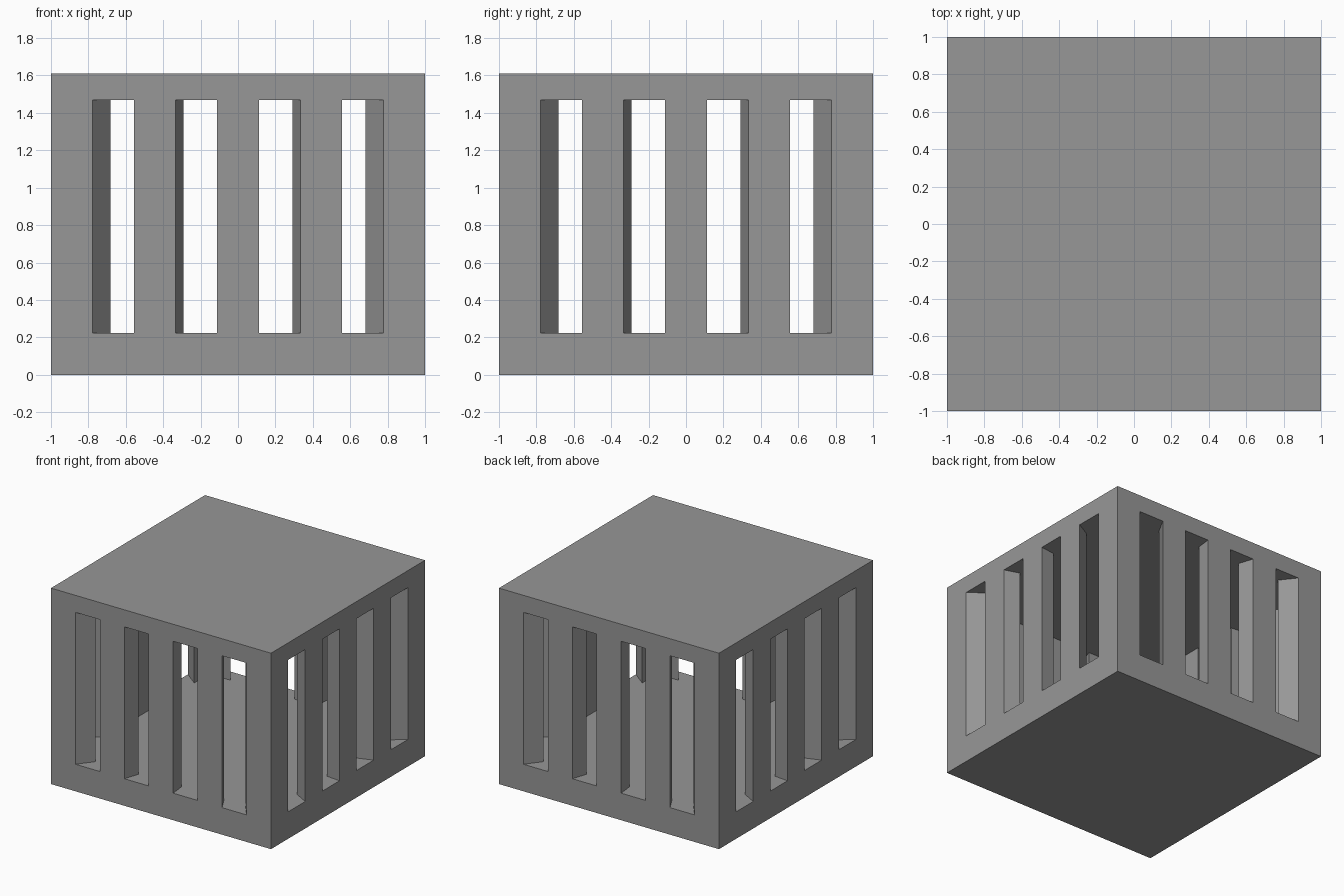
import bpy, bmesh
from mathutils import Matrix, Vector

if "Cube" in bpy.data.objects:
    bpy.data.objects.remove(bpy.data.objects["Cube"])

HEIGHT = 1.61
FLOOR, CEILING = 0.222, 1.47
INNER = 0.875      # inner wall scale; bars taper towards the centre
OVERSHOOT = 1.15   # slot cutters run past the outer wall


def new_object(name, bm):
    bmesh.ops.recalc_face_normals(bm, faces=bm.faces[:])
    mesh = bpy.data.meshes.new(name)
    bm.to_mesh(mesh)
    bm.free()
    obj = bpy.data.objects.new(name, mesh)
    bpy.context.collection.objects.link(obj)
    return obj


# Solid block
bm = bmesh.new()
bmesh.ops.create_cube(bm, size=1, matrix=Matrix.Translation((0, 0, HEIGHT / 2))
                      @ Matrix.Diagonal((2, 2, HEIGHT, 1)))
cage = new_object("slatted_cage", bm)

# Dark grey finish
grey = bpy.data.materials.new("dark_grey")
grey.diffuse_color = (0.31, 0.31, 0.31, 1)
grey.use_nodes = True
grey.node_tree.nodes["Principled BSDF"].inputs["Base Color"].default_value = grey.diffuse_color
cage.data.materials.append(grey)

# Plan of the void: square cavity with four radial slots on each side
side = [Vector((-INNER, -INNER, 0))]
for left in (-7, -3, 1, 5):
    a, b = left / 9, (left + 2) / 9
    for x, k in ((a, INNER), (a, OVERSHOOT), (b, OVERSHOOT), (b, INNER)):
        side.append(Vector((x * k, -k, 0)))

bm = bmesh.new()
outline = []
for c, s in ((1, 0), (0, 1), (-1, 0), (0, -1)):
    outline += [bm.verts.new((p.x * c - p.y * s, p.x * s + p.y * c, FLOOR)) for p in side]
base = bm.faces.new(outline)
grown = bmesh.ops.extrude_face_region(bm, geom=[base], use_keep_orig=True)
bmesh.ops.translate(bm, vec=(0, 0, CEILING - FLOOR),
                    verts=[g for g in grown["geom"] if isinstance(g, bmesh.types.BMVert)])
void = new_object("void_cutter", bm)
void.data.materials.append(grey)
void.hide_render = True

# Carve cavity and slots
cut = cage.modifiers.new("carve", 'BOOLEAN')
cut.operation = 'DIFFERENCE'
cut.solver = 'EXACT'
cut.object = void
bpy.context.view_layer.objects.active = cage
cage.select_set(True)
bpy.ops.object.modifier_apply(modifier=cut.name)
bpy.data.objects.remove(void)
